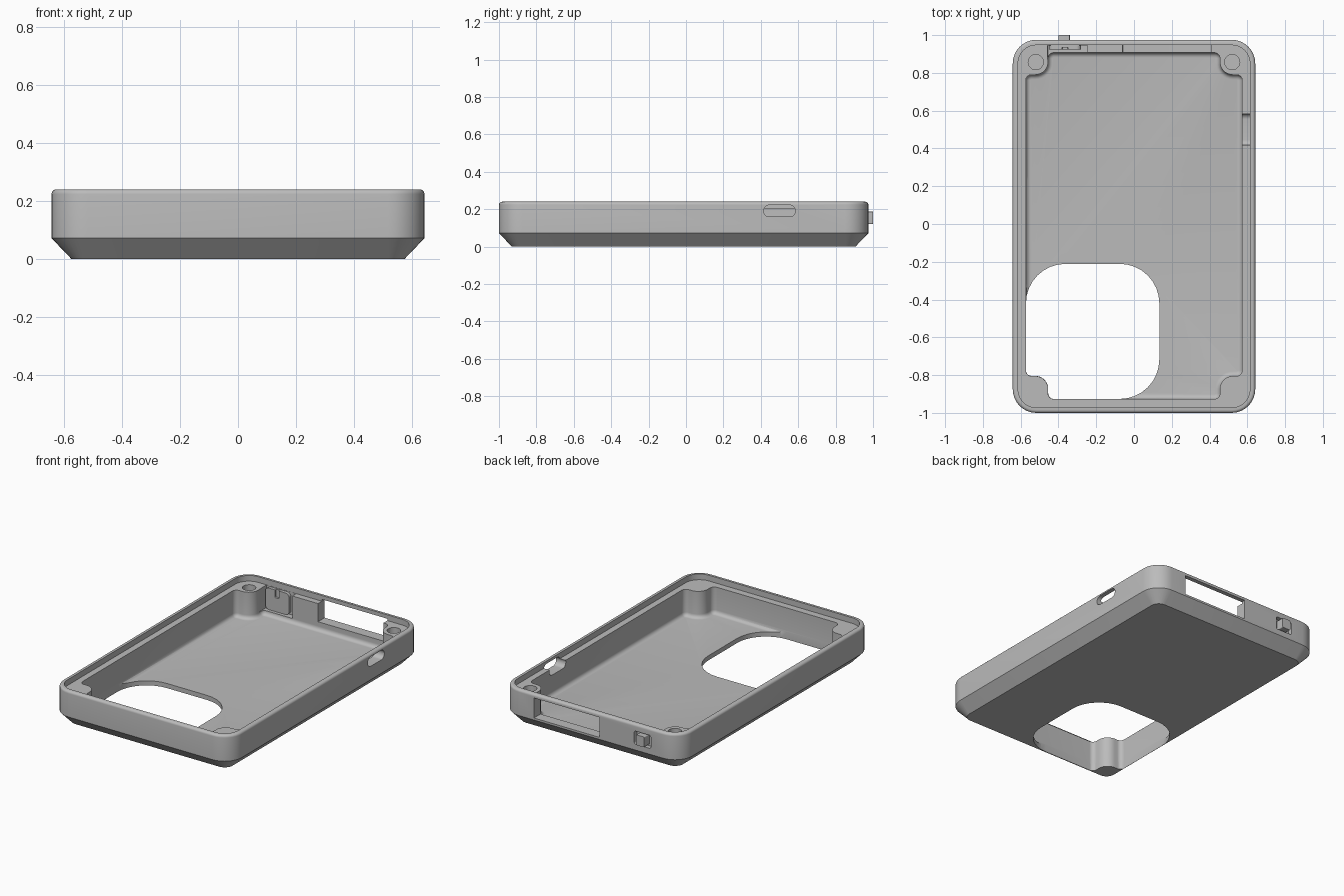
import bpy, bmesh, math
from mathutils import Vector

if "Cube" in bpy.data.objects:
    bpy.data.objects.remove(bpy.data.objects["Cube"])

grey = bpy.data.materials.new("plain grey")
grey.diffuse_color = (0.5, 0.5, 0.5, 1)
grey.use_nodes = True
grey.node_tree.nodes["Principled BSDF"].inputs["Base Color"].default_value = grey.diffuse_color


def outline(corners, inset=0.0, seg=8):
    """Rounded right-angled outline (counter-clockwise x, y, radius), moved inward."""
    pts, n = [], len(corners)
    for i, (x, y, r) in enumerate(corners):
        v = Vector((x, y))
        e0 = (v - Vector(corners[i - 1][:2])).normalized()
        e1 = (Vector(corners[(i + 1) % n][:2]) - v).normalized()
        convex = e0.x * e1.y - e0.y * e1.x > 0
        v += inset * (Vector((-e0.y, e0.x)) + Vector((-e1.y, e1.x)))
        r = max(r - inset, 0.002) if convex else r + inset
        c = v - e0 * r + e1 * r
        for k in range(seg + 1):
            a = math.pi / 2 * k / seg
            pts.append(c + r * (e0 * math.sin(a) - e1 * math.cos(a)))
    return pts


def rect(x0, x1, y0, y1, r):
    return [(x0, y0, r), (x1, y0, r), (x1, y1, r), (x0, y1, r)]


def loft(name, corners, levels, axis="z"):
    """Solid through the outline at (height, inset) levels along an axis."""
    put = {"z": lambda p, h: (p.x, p.y, h),
           "y": lambda p, h: (p.x, h, p.y),
           "x": lambda p, h: (h, p.x, p.y)}[axis]
    bm = bmesh.new()
    rings = [[bm.verts.new(put(p, h)) for p in outline(corners, d)] for h, d in levels]
    n = len(rings[0])
    for a, b in zip(rings, rings[1:]):
        for i in range(n):
            bm.faces.new((a[i], a[(i + 1) % n], b[(i + 1) % n], b[i]))
    bm.faces.new(rings[0])
    bm.faces.new(rings[-1])
    bmesh.ops.recalc_face_normals(bm, faces=bm.faces)
    me = bpy.data.meshes.new(name)
    bm.to_mesh(me)
    bm.free()
    me.materials.append(grey)
    ob = bpy.data.objects.new(name, me)
    bpy.context.collection.objects.link(ob)
    return ob


def activate(ob):
    bpy.ops.object.select_all(action="DESELECT")
    ob.select_set(True)
    bpy.context.view_layer.objects.active = ob


def cut(ob, cutter):
    cutter.hide_render = True
    m = ob.modifiers.new("cut", "BOOLEAN")
    m.operation, m.solver, m.object = "DIFFERENCE", "EXACT", cutter
    activate(ob)
    bpy.ops.object.modifier_apply(modifier=m.name)
    bpy.data.objects.remove(cutter)


def rounded_edge(z, r, sign, base=0.0, steps=5):
    """Quarter-round levels: sign -1 fillets a floor, +1 rounds a top edge."""
    out = []
    for k in range(steps + 1):
        a = math.pi / 2 * k / steps
        if sign > 0:
            out.append((z - r + r * math.sin(a), base + r * (1 - math.cos(a))))
        else:
            out.append((z + r - r * math.cos(a), base + r * (1 - math.sin(a))))
    return out


# Outer body: chamfered underside and rounded rim
W, FRONT, BACK, H = 0.642, -1.0, 0.975, 0.24
body = rect(-W, W, FRONT, BACK, 0.125)
shell = loft("case_shell", body, [(0, 0.069), (0.072, 0)] + rounded_edge(H, 0.016, 1))

# Recessed ledge inside the rim
cut(shell, loft("ledge_cut", body, [(0.203, 0.028), (0.3, 0.028)]))

# Inner cavity that leaves four corner bosses, with a filleted floor
X, Y0, Y1, B, BY0, BY1 = 0.573, -0.927, 0.907, 0.455, -0.805, 0.79
f, g = 0.03, 0.068
cavity = [(-X, BY0, f), (-B, BY0, g), (-B, Y0, f), (B, Y0, f), (B, BY0, g), (X, BY0, f),
          (X, BY1, f), (B, BY1, g), (B, Y1, f), (-B, Y1, f), (-B, BY1, g), (-X, BY1, f)]
cut(shell, loft("cavity_cut", cavity, rounded_edge(0.03, 0.025, -1) + [(0.3, 0)]))

# Large rounded opening through the floor, following the front left boss
opening = [(-X, BY0, f), (-B, BY0, g), (-B, Y0, f),
           (0.135, Y0, 0.21), (0.135, -0.21, 0.21), (-X, -0.21, 0.21)]
cut(shell, loft("opening_cut", opening, [(-0.1, 0.001), (0.1, 0.001)]))

# Screw holes in the bosses
for sx in (-0.52, 0.52):
    for y in (-0.873, 0.857):
        hole = rect(sx - 0.04, sx + 0.04, y - 0.04, y + 0.04, 0.04)
        cut(shell, loft("screw_cut", hole, [(0.08, 0), (0.3, 0)]))

# Side port, back window, slider recess and slider slot
cut(shell, loft("port_cut", rect(0.415, 0.585, 0.16, 0.222, 0.0309), [(0.5, 0), (0.8, 0)], "x"))
cut(shell, loft("window_cut", rect(-0.06, 0.41, 0.085, 0.215, 0.002), [(0.88, 0), (1.1, 0)], "y"))
cut(shell, loft("recess_cut", rect(-0.457, -0.245, 0.057, 0.3, 0.002), [(0.87, 0), (0.946, 0)], "y"))
cut(shell, loft("slot_cut", rect(-0.43, -0.31, 0.11, 0.195, 0.012), [(0.9, 0), (1.1, 0)], "y"))

# Slider plate with a notch in its top edge, and its button
plate = loft("slider_plate", rect(-0.45, -0.28, 0.06, 0.2, 0.025), [(0.923, 0), (0.944, 0)], "y")
cut(plate, loft("notch_cut", rect(-0.38, -0.35, 0.15, 0.25, 0.005), [(0.9, 0), (0.935, 0)], "y"))
button = loft("slider_button", rect(-0.4, -0.34, 0.12, 0.187, 0.006), [(0.94, 0), (1.0, 0)], "y")

for ob in (shell, plate, button):
    activate(ob)
    bpy.ops.object.shade_smooth_by_angle(angle=math.radians(30))
